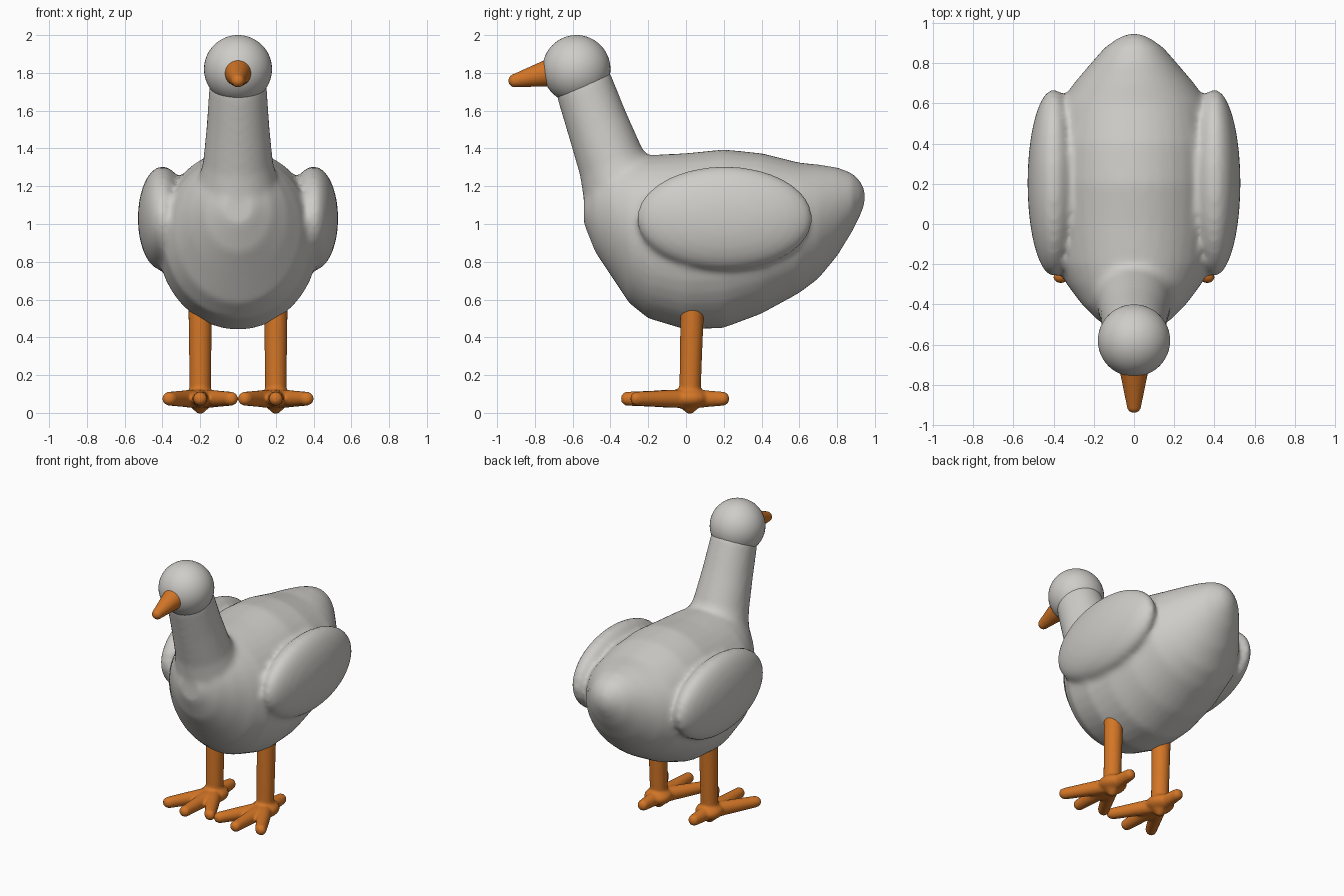
import bpy, bmesh, math
from mathutils import Vector, Matrix

if "Cube" in bpy.data.objects:
    bpy.data.objects.remove(bpy.data.objects["Cube"])


def material(name, rgb):
    m = bpy.data.materials.new(name)
    m.diffuse_color = (*rgb, 1)
    m.use_nodes = True
    m.node_tree.nodes["Principled BSDF"].inputs["Base Color"].default_value = m.diffuse_color
    return m


GREY = material("soft grey", (0.62, 0.61, 0.58))
ORANGE = material("orange", (0.65, 0.18, 0.02))


def finish(name, bm, mat, voxel=0, smooth=0):
    bmesh.ops.recalc_face_normals(bm, faces=bm.faces)
    me = bpy.data.meshes.new(name)
    bm.to_mesh(me)
    bm.free()
    me.materials.append(mat)
    for p in me.polygons:
        p.use_smooth = True
    ob = bpy.data.objects.new(name, me)
    bpy.context.collection.objects.link(ob)
    if voxel:  # fuse overlapping volumes, then soften the joints
        r = ob.modifiers.new("Fuse", 'REMESH')
        r.mode = 'VOXEL'
        r.voxel_size = voxel
        r.use_smooth_shade = True
        s = ob.modifiers.new("Soften", 'SMOOTH')
        s.factor = 0.5
        s.iterations = smooth
    return ob


def loft(bm, rings, n=40):
    """rings: (centre, half-width along x, second half-axis vector)"""
    rows = []
    for c, rx, v in rings:
        rows.append([bm.verts.new(Vector(c) + Vector((rx * math.cos(a), 0, 0)) + Vector(v) * math.sin(a))
                     for a in (2 * math.pi * i / n for i in range(n))])
    for a, b in zip(rows, rows[1:]):
        for i in range(n):
            j = (i + 1) % n
            bm.faces.new((a[i], a[j], b[j], b[i]))
    bm.faces.new(rows[0])
    bm.faces.new(rows[-1])


def ball(bm, c, r):
    m = Matrix.Translation(c) @ Matrix.Diagonal((*r, 1))
    bmesh.ops.create_uvsphere(bm, u_segments=48, v_segments=32, radius=1, matrix=m)


def rod(bm, a, b, ra, rb):
    a, b = Vector(a), Vector(b)
    d = b - a
    m = Matrix.Translation((a + b) / 2) @ d.to_track_quat('Z', 'Y').to_matrix().to_4x4()
    bmesh.ops.create_cone(bm, cap_ends=True, segments=32, radius1=ra, radius2=rb, depth=d.length, matrix=m)


# body: y, bottom, top, half width
SECTIONS = [(-0.54, 1.0, 1.16, 0.08), (-0.48, 0.85, 1.3, 0.18), (-0.4, 0.73, 1.34, 0.26),
            (-0.3, 0.58, 1.36, 0.335), (-0.2, 0.5, 1.365, 0.39), (0, 0.44, 1.375, 0.425),
            (0.2, 0.45, 1.395, 0.425), (0.4, 0.525, 1.375, 0.415), (0.6, 0.635, 1.325, 0.37),
            (0.7, 0.71, 1.315, 0.3), (0.8, 0.83, 1.3, 0.215), (0.88, 0.96, 1.27, 0.145),
            (0.925, 1.05, 1.225, 0.08), (0.947, 1.11, 1.18, 0.03)]
bm = bmesh.new()
loft(bm, [((0, y, (b + t) / 2), w, (0, 0, (t - b) / 2)) for y, b, t, w in SECTIONS])
# neck: y, z, half width, half depth across the sloped axis
NECK = [(-0.28, 1.08, 0.25, 0.26), (-0.395, 1.325, 0.185, 0.18), (-0.47, 1.53, 0.165, 0.165),
        (-0.54, 1.73, 0.152, 0.155), (-0.56, 1.78, 0.14, 0.14)]
loft(bm, [((0, y, z), w, (0, 0.92 * d, 0.39 * d)) for y, z, w, d in NECK])
# wings
for s in (-1, 1):
    ball(bm, (s * 0.4, 0.205, 1.03), (0.13, 0.465, 0.275))
finish("body_neck_and_wings", bm, GREY, 0.018, 8)

# head
bm = bmesh.new()
ball(bm, (0, -0.58, 1.82), (0.18, 0.18, 0.18))
finish("head", bm, GREY)

# beak
bm = bmesh.new()
rod(bm, (0, -0.7, 1.806), (0, -0.905, 1.759), 0.078, 0.036)
ball(bm, (0, -0.905, 1.759), (0.036, 0.036, 0.036))
finish("beak", bm, ORANGE, 0.008, 3)

# legs with four-toed feet
for s, side in ((-1, "left"), (1, "right")):
    x = s * 0.2
    bm = bmesh.new()
    rod(bm, (x, 0.035, 0.62), (x, 0.02, 0.07), 0.063, 0.056)
    ball(bm, (x, 0.02, 0.078), (0.09, 0.1, 0.055))
    rod(bm, (x, 0.02, 0.06), (x, 0.02, -0.004), 0.08, 0.015)
    for dx, y in ((0, -0.315), (0.165, -0.265), (-0.165, -0.265), (0, 0.2)):
        tip = (x + dx, y, 0.075)
        rod(bm, (x, 0.02, 0.075), tip, 0.052, 0.037)
        ball(bm, tip, (0.036, 0.03, 0.036))
    finish(side + "_leg", bm, ORANGE, 0.01, 4)
